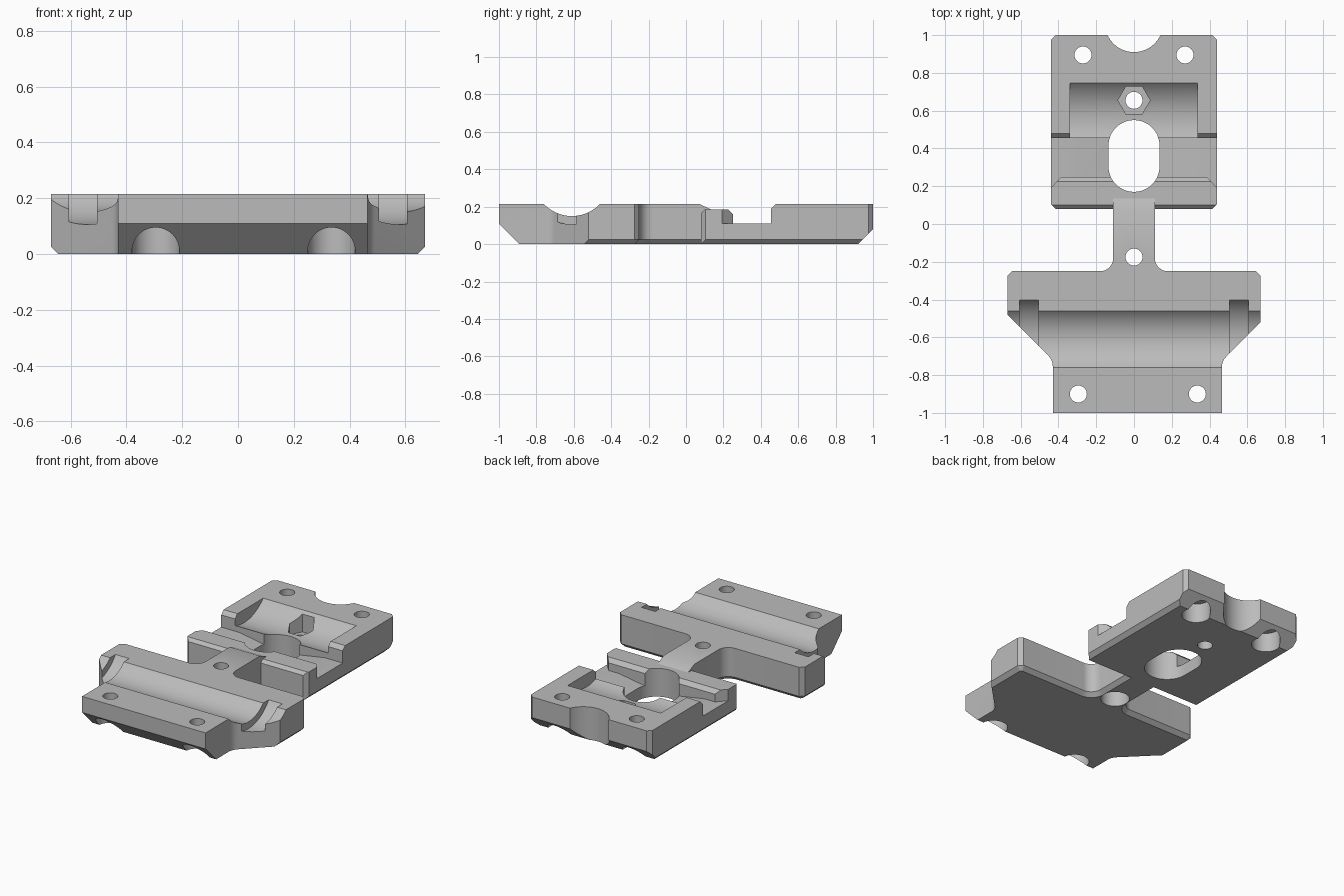
import bpy, bmesh
from math import cos, sin, radians, pi

if "Cube" in bpy.data.objects:
    bpy.data.objects.remove(bpy.data.objects["Cube"])

H = 0.215      # plate thickness
TOP = 0.5      # how far cutters reach above
CHAMFER = 0.025

grey = bpy.data.materials.new("matte grey")
grey.use_nodes = True
colour = (0.5, 0.5, 0.5, 1)
grey.diffuse_color = colour
grey.node_tree.nodes["Principled BSDF"].inputs["Base Color"].default_value = colour


def arc(cx, cy, r, start, end, n=10):
    angles = [radians(start + (end - start) * i / n) for i in range(n + 1)]
    return [(cx + r * cos(a), cy + r * sin(a)) for a in angles]


def circle(cx, cy, r, n=48):
    return arc(cx, cy, r, 0, 360, n)[:-1]


def prism(name, points, axis, lo, hi, chamfer_rule=None):
    """Extrude a 2D outline along an axis, optionally chamfering bottom edges."""
    place = {"x": lambda a, b, t: (t, a, b),
             "y": lambda a, b, t: (a, t, b),
             "z": lambda a, b, t: (a, b, t)}[axis]
    bm = bmesh.new()
    low = [bm.verts.new(place(a, b, lo)) for a, b in points]
    high = [bm.verts.new(place(a, b, hi)) for a, b in points]
    bm.faces.new(low)
    bm.faces.new(high)
    for i in range(len(points)):
        j = (i + 1) % len(points)
        bm.faces.new((low[i], low[j], high[j], high[i]))
    bmesh.ops.recalc_face_normals(bm, faces=bm.faces)
    if chamfer_rule:
        edges = [e for e in bm.edges
                 if all(v.co.z < 0.001 for v in e.verts)
                 and chamfer_rule((e.verts[0].co + e.verts[1].co) / 2)]
        bmesh.ops.bevel(bm, geom=edges, offset=CHAMFER, segments=1,
                        affect="EDGES", clamp_overlap=True)
    mesh = bpy.data.meshes.new(name)
    bm.to_mesh(mesh)
    bm.free()
    obj = bpy.data.objects.new(name, mesh)
    bpy.context.collection.objects.link(obj)
    mesh.materials.append(grey)
    return obj


def activate(obj):
    bpy.ops.object.select_all(action="DESELECT")
    obj.select_set(True)
    bpy.context.view_layer.objects.active = obj


def cut(obj, points, axis, lo, hi):
    cutter = prism("cutter", points, axis, lo, hi)
    cutter.hide_render = True
    mod = obj.modifiers.new("cut", "BOOLEAN")
    mod.operation = "DIFFERENCE"
    mod.solver = "EXACT"
    mod.object = cutter
    activate(obj)
    bpy.ops.object.modifier_apply(modifier=mod.name)
    bpy.data.objects.remove(cutter)


def screw_hole(obj, x, y):
    cut(obj, circle(x, y, 0.045), "z", -0.1, TOP)
    cut(obj, circle(x, y, 0.085), "z", -0.1, 0.125)


def finish(obj):
    activate(obj)
    bpy.ops.object.shade_smooth_by_angle(angle=radians(30))


# Front clamp plate with its tongue
outline = [(-0.43, -1), (0.465, -1)]
outline += arc(0.545, -0.759, 0.08, 180, 135, 6)
outline += [(0.67, -0.52), (0.67, -0.275), (0.645, -0.25)]
outline += arc(0.18, -0.18, 0.07, 270, 180)
outline += [(0.11, 0.135), (-0.11, 0.135)]
outline += arc(-0.18, -0.18, 0.07, 360, 270)
outline += [(-0.645, -0.25), (-0.67, -0.275), (-0.67, -0.48)]
outline += arc(-0.51, -0.754, 0.08, 45, 0, 6)
front = prism("front_clamp_plate", outline, "z", 0, H,
              lambda p: p.y > -0.51 and p.y < 0.13)

# Round bar channel and the two strap slots
cut(front, circle(-0.61, 0.356, 0.206, 96), "x", -0.8, 0.8)
for side in (-1, 1):
    cut(front, circle(-0.61, 0.356, 0.25, 96), "x",
        side * 0.555 - 0.05, side * 0.555 + 0.05)

# Sloped front underside and sloped tongue tip
cut(front, [(-0.87, -0.02), (-1.02, 0.13), (-1.02, -0.02)], "x", -0.8, 0.8)
cut(front, [(0.07, H), (0.2, 0.155), (0.2, 0.3), (0.07, 0.3)], "x", -0.3, 0.3)
for x, y in ((-0.295, -0.9), (0.335, -0.9), (0, -0.175)):
    screw_hole(front, x, y)
finish(front)

# Rear clamp plate
W = 0.44
C = W - CHAMFER
outline = [(-C, 0.08), (C, 0.08), (W, 0.105), (W, 0.975), (C, 1),
           (-C, 1), (-W, 0.975), (-W, 0.105)]
rear = prism("rear_clamp_plate", outline, "z", 0, H,
             lambda p: abs(p.x) > C + 0.02)

# Low ledge between the front rib and the rear block
cut(rear, [(0.05, 0.135), (0.1, 0.185), (0.225, 0.185), (0.25, 0.16),
           (0.25, 0.11), (0.455, 0.11), (0.455, 0.19), (0.505, 0.24),
           (0.505, TOP), (0.05, TOP)], "x", -0.6, 0.6)
cut(rear, [(-0.31, 0.11), (-0.13, 0.08), (0.13, 0.08), (0.31, 0.11),
           (0.31, 0.13), (-0.31, 0.13)], "y", 0.25, 0.455)
for s in (-1, 1):
    cut(rear, [(s * 0.46, 0.17), (s * 0.46, 0.25), (s * 0.385, 0.25)],
        "z", 0.11, TOP)

# Curved pocket, nut recess and its screw hole
cut(rear, circle(0.55, 0.4, 0.27, 96), "x", -0.34, 0.335)
cut(rear, circle(0, 0.655, 0.085, 6), "z", 0.08, TOP)
cut(rear, circle(0, 0.655, 0.045), "z", -0.1, TOP)

# Rounded central slot and rear notch
slot = arc(0, 0.415, 0.135, 0, 180, 24) + arc(0, 0.305, 0.135, 180, 360, 24)
cut(rear, slot, "z", -0.1, TOP)
cut(rear, circle(0, 1.064, 0.154, 64), "z", -0.1, TOP)

# Sloped rear underside and rear screw holes
cut(rear, [(0.9, -0.02), (1.02, 0.1), (1.02, -0.02)], "x", -0.6, 0.6)
for x in (-0.27, 0.27):
    screw_hole(rear, x, 0.895)
finish(rear)
